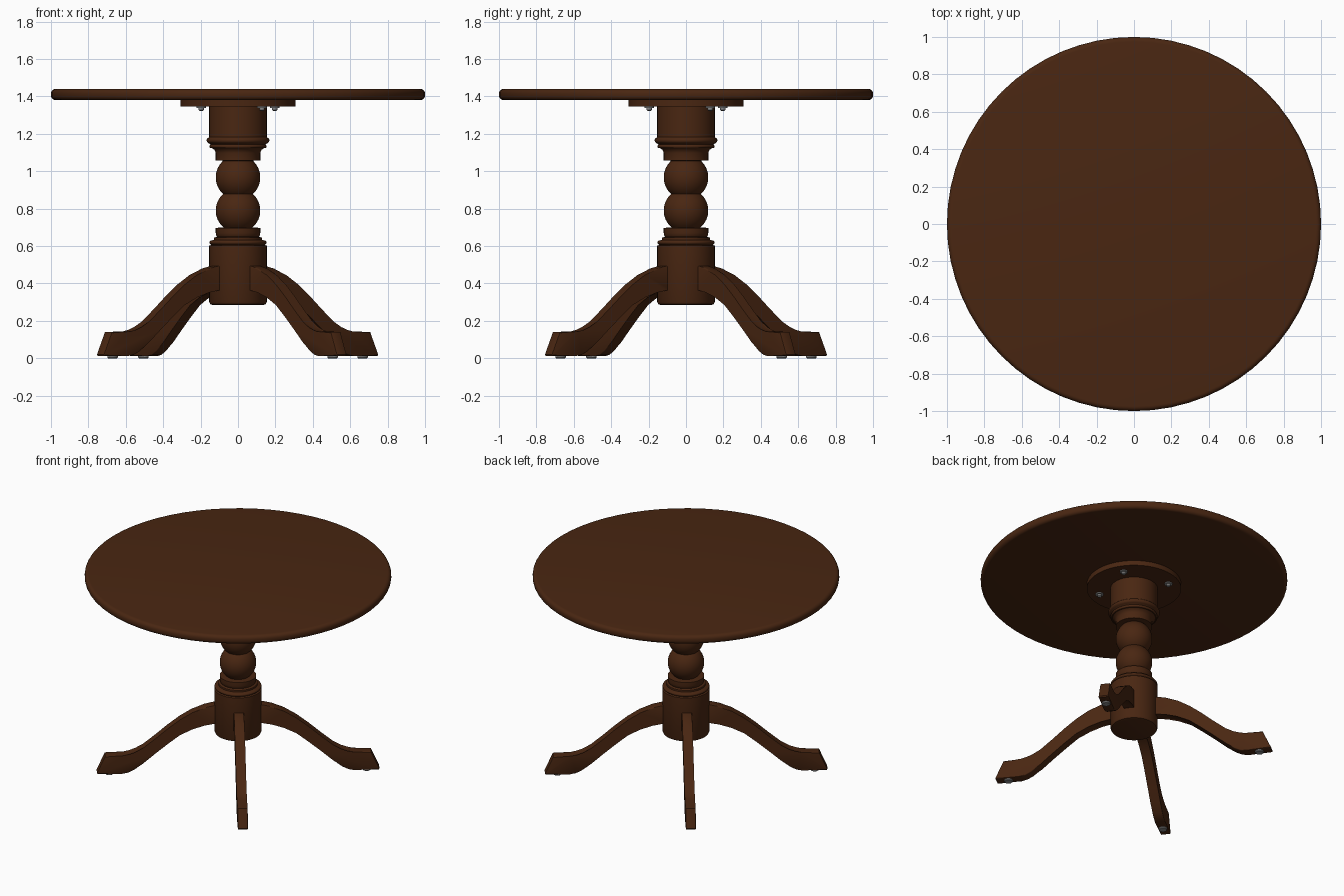
import bpy, bmesh, math
from mathutils import Matrix

if "Cube" in bpy.data.objects:
    bpy.data.objects.remove(bpy.data.objects["Cube"])


def material(name, color):
    m = bpy.data.materials.new(name)
    m.diffuse_color = (*color, 1)
    m.use_nodes = True
    m.node_tree.nodes["Principled BSDF"].inputs["Base Color"].default_value = m.diffuse_color
    return m


wood = material("dark_brown_wood", (0.067, 0.0195, 0.0058))
metal = material("grey_metal", (0.25, 0.25, 0.25))


def finish(name, bm, mat, angle=35):
    bmesh.ops.recalc_face_normals(bm, faces=bm.faces)
    me = bpy.data.meshes.new(name)
    bm.to_mesh(me)
    bm.free()
    ob = bpy.data.objects.new(name, me)
    bpy.context.collection.objects.link(ob)
    me.materials.append(mat)
    bpy.ops.object.select_all(action='DESELECT')
    ob.select_set(True)
    bpy.context.view_layer.objects.active = ob
    bpy.ops.object.shade_smooth_by_angle(angle=math.radians(angle))
    return ob


def lathe(name, profile, mat, sides=64, loc=(0, 0, 0)):
    """Closed turned solid; profile is (radius, z) from bottom to top."""
    bm = bmesh.new()
    rings = []
    for r, z in profile:
        rings.append([bm.verts.new((loc[0] + r * math.cos(2 * math.pi * i / sides),
                                    loc[1] + r * math.sin(2 * math.pi * i / sides),
                                    loc[2] + z)) for i in range(sides)])
    for a, b in zip(rings, rings[1:]):
        for i in range(sides):
            j = (i + 1) % sides
            bm.faces.new((a[i], a[j], b[j], b[i]))
    bm.faces.new(rings[0])
    bm.faces.new(rings[-1])
    return finish(name, bm, mat)


def arc(r0, z0, rad, a0, a1, n):
    return [(r0 + rad * math.cos(math.radians(a0 + (a1 - a0) * i / n)),
             z0 + rad * math.sin(math.radians(a0 + (a1 - a0) * i / n))) for i in range(n + 1)]


# table top with rounded rim, and mounting plate
lathe("table_top", arc(0.975, 1.405, 0.025, -90, 0, 5) + arc(0.975, 1.415, 0.025, 0, 90, 5), wood)
lathe("mounting_plate", [(0.308, 1.345), (0.308, 1.382)], wood)

# turned column: base drum, rings, two balls, collar, upper drum
column = [(0.135, 0.285), (0.148, 0.289), (0.154, 0.302), (0.154, 0.602), (0.143, 0.606)]
column += arc(0.143, 0.619, 0.010, -70, 70, 5)
column += [(0.128, 0.633), (0.128, 0.645), (0.112, 0.65)]
column += arc(0.108, 0.678, 0.0, 0, 0, 1)[:1]
column += [(0.116, 0.655), (0.119, 0.67), (0.119, 0.697), (0.08, 0.70)]
column += arc(0, 0.79, 0.119, -49, 49, 16)
column += arc(0, 0.967, 0.119, -48, 48, 16)
column += [(0.08, 1.056), (0.119, 1.058), (0.119, 1.098), (0.126, 1.115), (0.14, 1.124)]
column += arc(0.143, 1.133, 0.010, -70, 70, 5)
column += [(0.15, 1.146)] + arc(0.152, 1.165, 0.016, -75, 75, 6)
column += [(0.154, 1.182), (0.154, 1.347)]
# drop the stray inner point so the collar stays clean
column = [p for p in column if p != (0.108, 0.678)]
lathe("turned_column", column, wood)

# curved legs with feet: side outline as (radius, z)
leg_outline = [
    (0.12, 0.496), (0.16, 0.494), (0.22, 0.480), (0.30, 0.445), (0.38, 0.395), (0.46, 0.332),
    (0.54, 0.262), (0.62, 0.196), (0.67, 0.162), (0.71, 0.147), (0.75, 0.143), (0.868, 0.141),
    (0.922, 0.020), (0.918, 0.012),
    (0.76, 0.012), (0.72, 0.018), (0.68, 0.038), (0.62, 0.085), (0.54, 0.155), (0.46, 0.222),
    (0.38, 0.285), (0.30, 0.330), (0.22, 0.356), (0.16, 0.362), (0.12, 0.362)]
LEG_W = 0.033

for n, deg in enumerate((37.5, -53.0, -143.0, 127.0)):
    turn = Matrix.Rotation(math.radians(deg), 4, 'Z')
    bm = bmesh.new()
    sides = []
    for y in (-LEG_W, LEG_W):
        sides.append([bm.verts.new((r, y, z)) for r, z in leg_outline])
        bm.faces.new(sides[-1])
    count = len(leg_outline)
    for i in range(count):
        j = (i + 1) % count
        bm.faces.new((sides[0][i], sides[0][j], sides[1][j], sides[1][i]))
    # soften the long edges
    rim = [e for e in bm.edges if e.verts[0].co.y * e.verts[1].co.y > 0]
    bmesh.ops.bevel(bm, geom=rim, offset=0.005, segments=2, profile=0.5, affect='EDGES')
    bm.transform(turn)
    finish(f"leg_{n + 1}", bm, wood)

    # glide under the foot
    a = math.radians(deg)
    lathe(f"foot_glide_{n + 1}", [(0.024, 0), (0.028, 0.004), (0.028, 0.014)], metal, 24,
          (0.84 * math.cos(a), 0.84 * math.sin(a), 0))

    # bolt with washer under the plate
    b = math.radians(deg - 4)
    lathe(f"plate_bolt_{n + 1}", [(0.008, -0.022), (0.014, -0.018), (0.014, -0.007),
                                  (0.026, -0.007), (0.026, 0.002)], metal, 16,
          (0.235 * math.cos(b), 0.235 * math.sin(b), 1.345))
